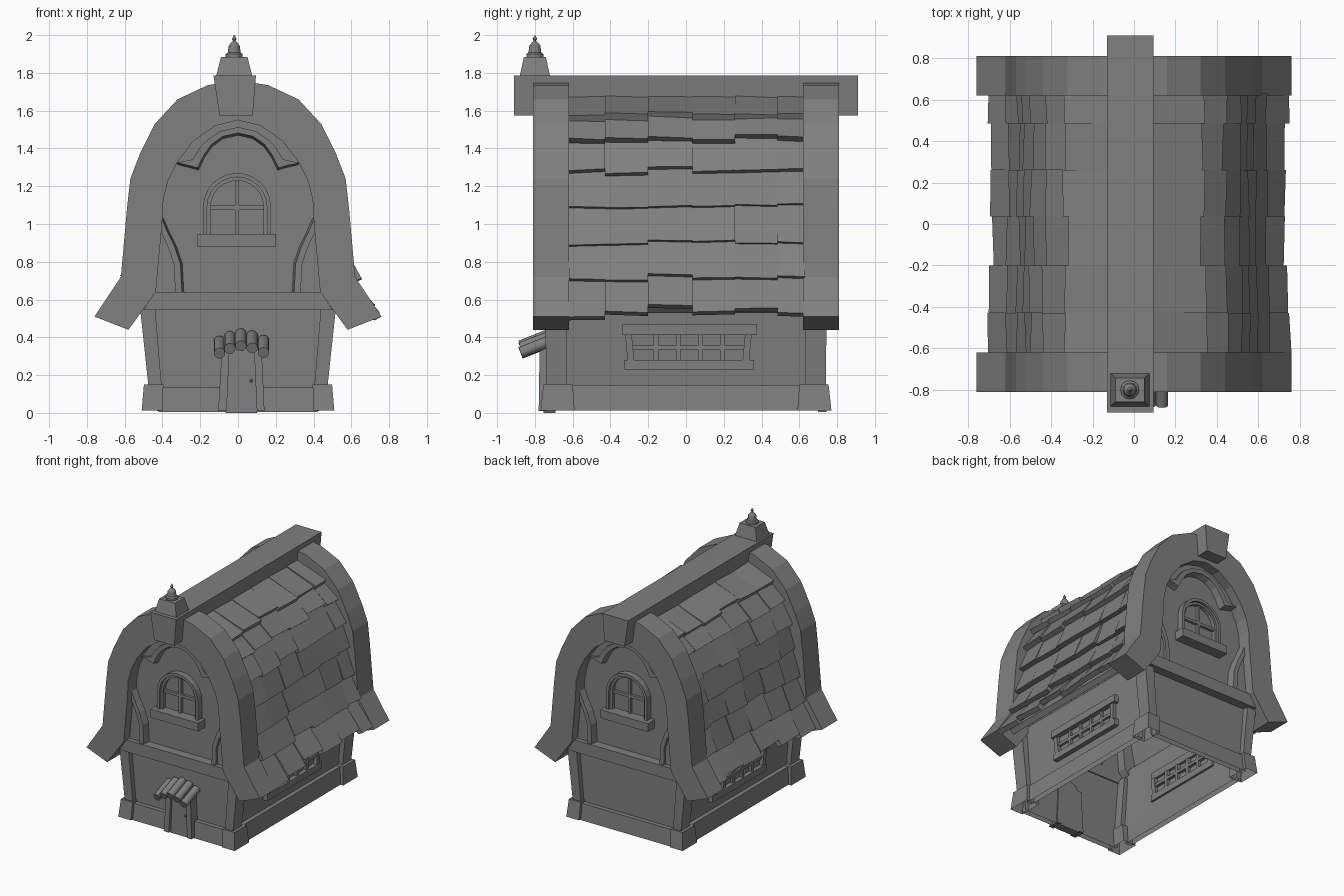
import bpy, bmesh, math, random
from mathutils import Vector, Matrix

if "Cube" in bpy.data.objects:
    bpy.data.objects.remove(bpy.data.objects["Cube"])
random.seed(4)

# Dark grey finish shared by every part
grey = bpy.data.materials.new("dark_grey")
grey.diffuse_color = (.215, .215, .215, 1)
grey.use_nodes = True
grey.node_tree.nodes["Principled BSDF"].inputs["Base Color"].default_value = grey.diffuse_color


def make(name, verts, faces):
    me = bpy.data.meshes.new(name)
    bm = bmesh.new()
    vs = [bm.verts.new(v) for v in verts]
    for f in faces:
        bm.faces.new([vs[i] for i in f])
    bmesh.ops.recalc_face_normals(bm, faces=bm.faces)
    bm.to_mesh(me)
    bm.free()
    ob = bpy.data.objects.new(name, me)
    bpy.context.collection.objects.link(ob)
    return ob


HEX = [(0, 1, 2, 3), (4, 5, 6, 7), (0, 1, 5, 4), (1, 2, 6, 5), (2, 3, 7, 6), (3, 0, 4, 7)]


def frustum(name, b, t, z0, z1, open_bottom=False):
    """Block between rectangles b and t, each (x0, x1, y0, y1)."""
    v = [(r[i], r[j], z) for r, z in ((b, z0), (t, z1)) for i, j in ((0, 2), (1, 2), (1, 3), (0, 3))]
    return make(name, v, HEX[1:] if open_bottom else HEX)


def box(name, x0, x1, y0, y1, z0, z1):
    return frustum(name, (x0, x1, y0, y1), (x0, x1, y0, y1), z0, z1)


def band(name, a, b, y0, y1, b_back=None):
    """Strip between two (x, z) polylines, extruded along y; b_back bevels the b edge at y0."""
    n = len(a)
    v = [(x, y, z) for y, edge in ((y0, b_back or b), (y1, b)) for line in (a, edge) for x, z in line]
    f = []
    for i in range(n - 1):
        A, B, C, D = i, n + i, 2 * n + i, 3 * n + i
        f += [(A, A + 1, B + 1, B), (C, C + 1, D + 1, D), (A, A + 1, C + 1, C), (B, B + 1, D + 1, D)]
    for i in (0, n - 1):
        f.append((i, n + i, 3 * n + i, 2 * n + i))
    return make(name, v, f)


def mirrored(half):
    """Complete a right-hand half profile that starts at x = 0."""
    return [(-x, z) for x, z in half[:0:-1]] + half


def between(a, b, t):
    return [(p[0] + (q[0] - p[0]) * t, p[1] + (q[1] - p[1]) * t) for p, q in zip(a, b)]


outer = mirrored([(0, 1.76), (.16, 1.735), (.32, 1.66), (.44, 1.53), (.52, 1.37), (.57, 1.24),
                  (.588, 1.08), (.62, .72), (.76, .51)])
inner = mirrored([(0, 1.55), (.12, 1.52), (.235, 1.44), (.32, 1.33), (.37, 1.23), (.395, 1.13),
                  (.402, 1.0), (.435, .64), (.58, .44)])

# Roof deck under the tiles
deck_top = mirrored([(0, 1.67), (.12, 1.64), (.285, 1.545), (.38, 1.43), (.45, 1.27), (.485, 1.09), (.515, .9), (.56, .7), (.64, .56)])
deck_low = mirrored([(0, 1.62), (.11, 1.59), (.26, 1.5), (.35, 1.4), (.415, 1.26), (.455, 1.08), (.485, .89), (.525, .69), (.61, .53)])
band("roof_deck", deck_top, deck_low, -.63, .63)

# Roof tiles: overlapping slabs in seven courses along each slope
cols = [-.62, -.43, -.2, .035, .26, .485, .63]
lift = [-.012, -.008, .012, 0, .01, .004]
eave = [-.045, -.01, .04, 0, .02, -.02]
rows = [(.09, 1.69), (.33, 1.575), (.425, 1.45), (.49, 1.28), (.523, 1.09), (.553, .9), (.605, .71), (.69, .535)]
for side in (-1, 1):
    for c in range(6):
        col_out = random.uniform(-.006, .006)
        for r in range(7):
            p, q = [Vector((x + (.028 * (1.75 - z) if side > 0 else 0), z)) for x, z in rows[r:r + 2]]
            d = (q - p).normalized()
            n = Vector((-d.y, d.x))
            slide = -eave[c] * .8 if r == 6 else -lift[c] + random.uniform(-.012, .012)
            p = p - d * .03 - n * (.02 if r == 0 else .03)
            q = q + d * slide + n * (col_out + random.uniform(.002, .016))
            skew, roll = random.uniform(-.004, .004), random.uniform(-.005, .005)
            v = []
            for s in (0, -.04):
                for e, y, k in ((p, cols[c], -1), (p, cols[c + 1], 1), (q, cols[c + 1], 1), (q, cols[c], -1)):
                    w = e + n * (s + roll * k) + d * skew * k
                    v.append((side * w.x, y, w.y))
            make("roof_tile", v, HEX)

# Ridge beam
frustum("ridge_beam", (-.098, .078, -.91, .91), (-.13, .095, -.91, .91), 1.575, 1.787)

# Finial on the front of the ridge
FX, FY = -.02, -.8
frustum("finial_base", (FX - .095, FX + .095, FY - .08, FY + .08),
        (FX - .07, FX + .07, FY - .058, FY + .058), 1.785, 1.885)
prof = [(.045, 1.883), (.045, 1.9), (.034, 1.908), (.029, 1.945), (.014, 1.963), (.006, 1.968), (.012, 1.98), (.001, 2.0)]
N = 12
vs = [(FX + r * math.cos(i * math.tau / N), FY + r * math.sin(i * math.tau / N), z) for r, z in prof for i in range(N)]
fs = [(k * N + i, k * N + (i + 1) % N, (k + 1) * N + (i + 1) % N, (k + 1) * N + i)
      for k in range(len(prof) - 1) for i in range(N)]
make("finial", vs, fs + [tuple(range(N))])

# Gable ends, the same at front (s = -1) and back (s = 1)
for s in (-1, 1):
    band("barge_board", outer, inner, s * .62, s * .81)
    g = [(-.45, .59)] + [(x * 1.04, z + .01) for x, z in inner[1:-1]] + [(.45, .59)]
    make("gable_wall", [(x, s * .70, z) for x, z in g], [tuple(range(len(g)))])
    make("end_wall", [(-.43, s * .70, 0.01), (.43, s * .70, 0.01), (.47, s * .70, .6), (-.47, s * .70, .6)], [(0, 1, 2, 3)])
    yb = sorted((s * .69, s * .77))
    frustum("cross_beam", (-.5, .5, *yb), (-.44, .44, *yb), .545, .64)
    frustum("end_base_rail", (-.42, .42, *sorted((s * .70, s * .745))), (-.42, .42, *sorted((s * .70, s * .735))), .005, .135, True)

    # Cusped trim under the barge board
    top = mirrored([(0, 1.56), (.12, 1.53), (.2, 1.48), (.24, 1.45), (.275, 1.41), (.3, 1.37), (.335, 1.32)])
    low = mirrored([(0, 1.482), (.08, 1.464), (.14, 1.422), (.18, 1.367), (.215, 1.297), (.26, 1.31), (.325, 1.325)])
    band("arch_trim", top, low, s * .69, s * .735)
    band("arch_trim_edge", between(low, top, .4), low, s * .69, s * .755, [(x * .97, z - .014) for x, z in low])

    # Curved corner braces
    for m in (-1, 1):
        a = [(m * x, z) for x, z in ((.405, 1.03), (.37, .95), (.335, .88), (.305, .79), (.297, .64))]
        a_back = [(x - m * .012, z) for x, z in a]
        b = [(m * x, z) for x, z in ((.41, .96), (.385, .91), (.36, .85), (.338, .78), (.333, .64))]
        c = [(m * x, z) for x, z in ((.42, .95), (.42, .91), (.43, .85), (.43, .78), (.44, .64))]
        band("brace_edge", b, a, s * .69, s * .755, a_back)
        band("brace_panel", b, c, s * .69, s * .735)

    # Arched window
    CX, CZ = -.005, 1.09

    def arch(r):
        return ([(CX + r, .94)] + [(CX + r * math.cos(i * math.pi / 12), CZ + r * math.sin(i * math.pi / 12))
                                   for i in range(13)] + [(CX - r, .94)])
    band("window_frame", arch(.18), arch(.158), s * .69, s * .75)
    band("window_frame_inner", arch(.16), arch(.14), s * .69, s * .73)
    box("window_sill", -.215, .2, *sorted((s * .69, s * .785)), .882, .948)
    box("window_mullion", CX - .011, CX + .011, *sorted((s * .69, s * .72)), .94, 1.24)
    box("window_crossbar", CX - .145, CX + .145, *sorted((s * .69, s * .72)), 1.075, 1.097)

# Long sides: wall, base rail, corner posts and lattice window
for s in (-1, 1):
    make("side_wall", [(s * .44, -.7, .14), (s * .44, .7, .14), (s * .475, .7, .64), (s * .475, -.7, .64)], [(0, 1, 2, 3)])

    def sx(a, b):
        return sorted((s * a, s * b))
    frustum("side_base_rail", (*sx(.44, .485), -.62, .62), (*sx(.44, .475), -.62, .62), .012, .148, True)
    for e in (-1, 1):
        def sy(a, b):
            return sorted((e * a, e * b))
        frustum("corner_foot", (*sx(.40, .51), *sy(.59, .77)), (*sx(.395, .498), *sy(.6, .755)), .012, .15, True)
        frustum("corner_post", (*sx(.405, .475), *sy(.63, .74)), (*sx(.44, .52), *sy(.63, .745)), .15, .57)

    box("side_window_sill", *sx(.43, .484), -.325, .36, .23, .28)
    box("side_window_lintel", *sx(.44, .498), -.335, .375, .412, .468)
    for y0, y1, t in ((-.31, -.275, -.012), (.3, .335, .012)):
        frustum("side_window_jamb", (*sx(.43, .48), y0, y1), (*sx(.43, .485), y0 + t, y1 + t), .28, .412)
    for i in range(1, 5):
        y = -.275 + i * .117
        box("side_window_bar", *sx(.43, .472), y - .013, y + .013, .28, .412)
    box("side_window_crossbar", *sx(.43, .472), -.28, .315, .335, .358)

# Front door with jambs and knob
door = [(.1, 0), (.1, .33), (.06, .375), (.018, .39), (-.025, .375), (-.065, .33), (-.065, 0)]
n = len(door)
make("door", [(x, y, z) for y in (-.755, -.69) for x, z in door],
     [tuple(range(n)), tuple(range(n, 2 * n))] + [(i, (i + 1) % n, n + (i + 1) % n, n + i) for i in range(n)])
frustum("door_jamb_left", (-.105, -.06, -.78, -.69), (-.085, -.045, -.775, -.69), .01, .34)
frustum("door_jamb_right", (.1, .14, -.78, -.69), (.085, .125, -.775, -.69), .01, .34)
bpy.ops.mesh.primitive_uv_sphere_add(segments=8, ring_count=6, radius=.008, location=(.07, -.76, .17))
bpy.context.object.name = "door_knob"

# Awning of five sloping logs over the door
for x, z in ((-.098, .348), (-.043, .373), (.015, .387), (.075, .376), (.135, .352)):
    axis = Vector((0, .165, .065))
    bpy.ops.mesh.primitive_cylinder_add(vertices=12, radius=.03, depth=axis.length)
    log = bpy.context.object
    log.name = "awning_log"
    log.matrix_world = Matrix.Translation((x, -.793, z)) @ axis.to_track_quat('Z', 'Y').to_matrix().to_4x4()
    bpy.ops.object.shade_smooth_by_angle()

for ob in bpy.context.scene.objects:
    ob.data.materials.append(grey)
